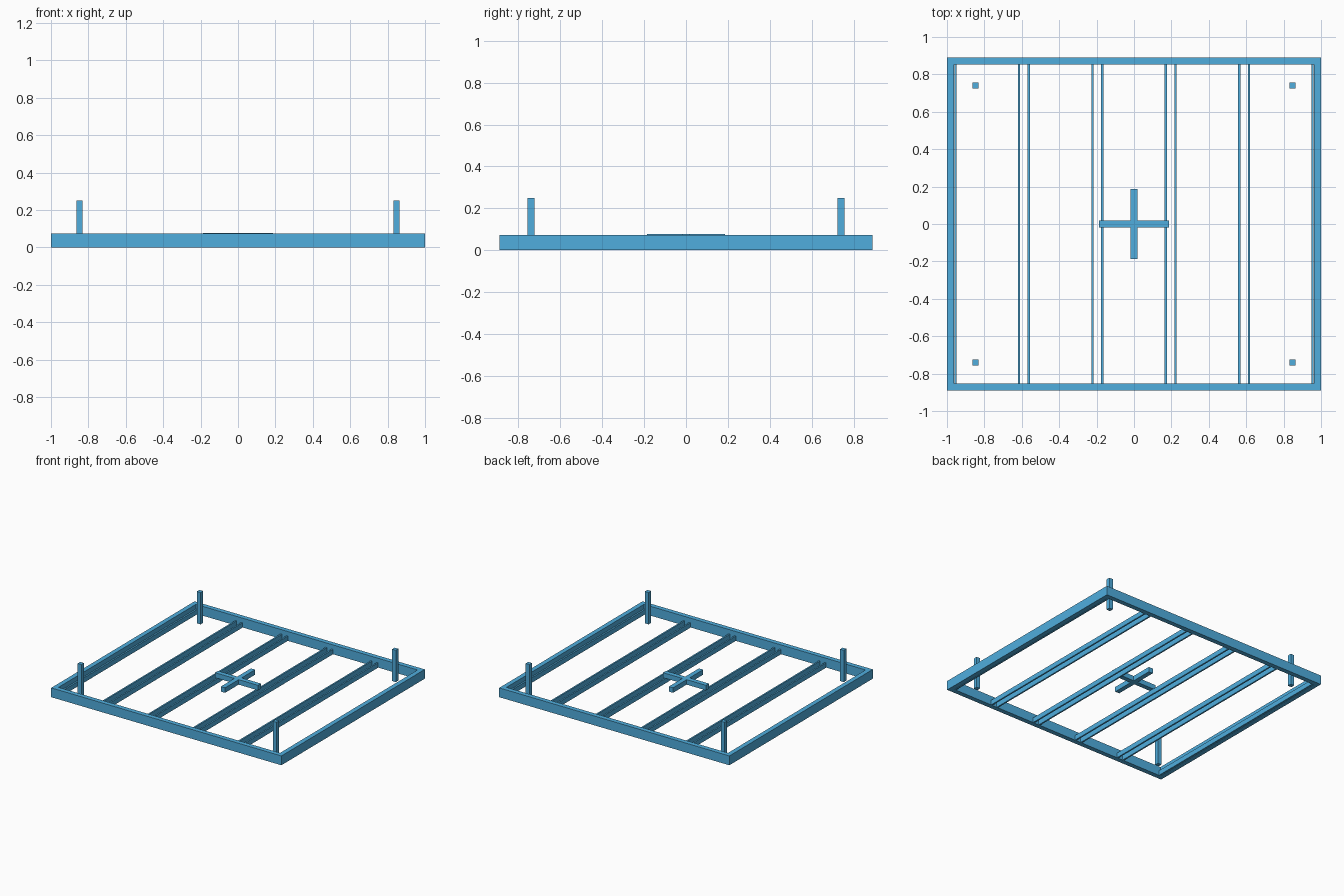
import bpy

if "Cube" in bpy.data.objects:
    bpy.data.objects.remove(bpy.data.objects["Cube"])

mat = bpy.data.materials.new("frame_blue")
mat.diffuse_color = (0.08, 0.42, 0.73, 1.0)
mat.use_nodes = True
mat.node_tree.nodes["Principled BSDF"].inputs["Base Color"].default_value = mat.diffuse_color


def box(name, x, y, z):
    """Axis-aligned box from (min, max) ranges."""
    verts = [(a, b, c) for a in x for b in y for c in z]
    faces = [(0, 1, 3, 2), (4, 6, 7, 5), (0, 4, 5, 1),
             (2, 3, 7, 6), (0, 2, 6, 4), (1, 5, 7, 3)]
    mesh = bpy.data.meshes.new(name)
    mesh.from_pydata(verts, [], faces)
    mesh.materials.append(mat)
    obj = bpy.data.objects.new(name, mesh)
    bpy.context.collection.objects.link(obj)
    return obj


def around(c, half):
    return (c - half, c + half)


W, D, H, T = 1.0, 0.89, 0.073, 0.037

# outer frame: full-width front and back bars, side bars between them
for side, s in (("front", -1), ("back", 1)):
    box(f"{side}_frame_bar", (-W, W), around(s * (D - T / 2), T / 2), (0, H))
for side, s in (("left", -1), ("right", 1)):
    box(f"{side}_frame_bar", around(s * (W - T / 2), T / 2), (-D + T, D - T), (0, H))

# five bays, each edged by two thin rails
for bay in range(5):
    centre = (bay - 2) * 0.3925
    for s in (-1, 1):
        box(f"bay_{bay + 1}_rail", around(centre + s * 0.17, 0.006),
            (-D + T, D - T), (0, 0.038))

# corner posts
for sx in (-1, 1):
    for sy in (-1, 1):
        box("corner_post", around(sx * 0.848, 0.016), around(sy * 0.74, 0.016), (0, 0.25))

# central cross resting on the middle rails
ARM, HALF, Z = 0.187, 0.0185, (0.038, 0.077)
box("cross_bar", (-ARM, ARM), around(0, HALF), Z)
for s in (-1, 1):
    box("cross_arm", around(0, HALF), tuple(sorted((s * HALF, s * ARM))), Z)
